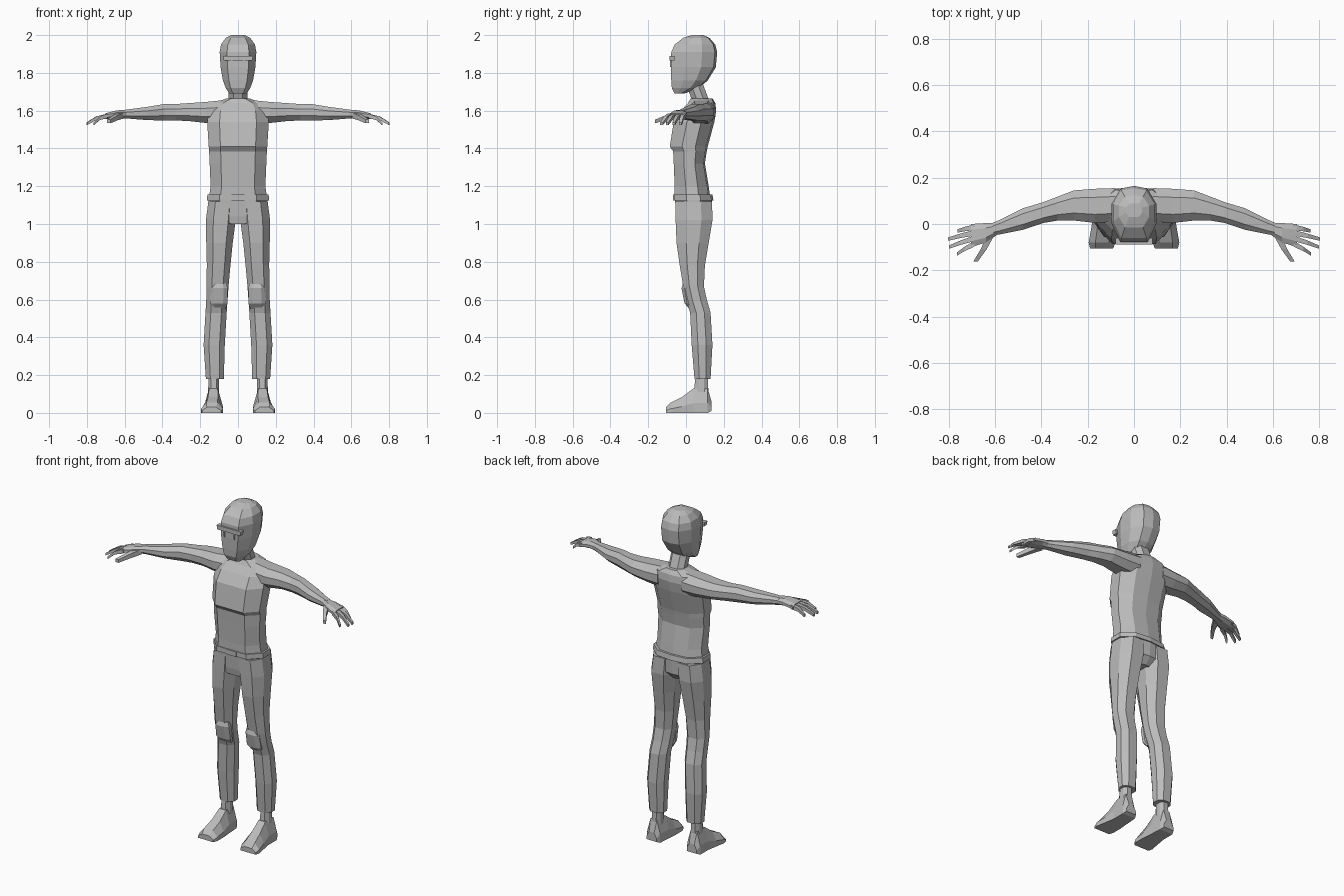
import bpy
import bmesh
from mathutils import Vector

default_cube = bpy.data.objects.get("Cube")
if default_cube:
    bpy.data.objects.remove(default_cube, do_unlink=True)

# One plain clay colour
grey = bpy.data.materials.new("clay_grey")
grey.use_nodes = True
colour = (.5, .5, .5, 1)
grey.diffuse_color = colour
grey.node_tree.nodes["Principled BSDF"].inputs["Base Color"].default_value = colour

# Cross-sections in a unit square
OCTAGON = [(-.5, -1), (.5, -1), (1, -.4), (1, .4), (.5, 1), (-.5, 1), (-1, .4), (-1, -.4)]
BODY = [(-.6, -1), (.6, -1), (1, -.35), (1, .35), (.6, .9), (0, 1),
        (-.6, .9), (-1, .35), (-1, -.35)]
SHOE = [(-1, -1), (1, -1), (1, -.2), (.5, 1), (-.5, 1), (-1, -.2)]
BOX = [(-1, -1), (1, -1), (1, 1), (-1, 1)]

# Maps (position along axis, first extent, second extent) to x, y, z
AXES = {
    "x": lambda p, u, v: Vector((p, u, v)),
    "y": lambda p, u, v: Vector((u, p, v)),
    "z": lambda p, u, v: Vector((u, v, p)),
}


def loft(name, rings, axis="z", section=OCTAGON, mirror=False):
    """Skin rings of (position, u_min, u_max, v_min, v_max) along an axis."""
    place = AXES[axis]
    bm = bmesh.new()
    loops = []
    for pos, u0, u1, v0, v1 in rings:
        cu, cv, hu, hv = (u0 + u1) / 2, (v0 + v1) / 2, (u1 - u0) / 2, (v1 - v0) / 2
        loops.append([bm.verts.new(place(pos, cu + a * hu, cv + b * hv))
                      for a, b in section])
    count = len(section)
    for low, high in zip(loops, loops[1:]):
        for i in range(count):
            j = (i + 1) % count
            bm.faces.new((low[i], low[j], high[j], high[i]))
    bm.faces.new(loops[0])
    bm.faces.new(loops[-1])
    bmesh.ops.recalc_face_normals(bm, faces=bm.faces)
    mesh = bpy.data.meshes.new(name)
    bm.to_mesh(mesh)
    bm.free()
    mesh.materials.append(grey)
    obj = bpy.data.objects.new(name, mesh)
    bpy.context.collection.objects.link(obj)
    if mirror:
        obj.modifiers.new("mirror_sides", "MIRROR").use_mirror_merge = False
    return obj


def centred(name, rows, section=BODY):
    """Loft upward from rows of (height, half width, front, back)."""
    return loft(name, [(z, -w, w, front, back) for z, w, front, back in rows],
                section=section)


def finger(name, points, radius, axis="x"):
    """Square tapering finger through points along an axis."""
    rings = []
    for i, (p, u, v) in enumerate(points):
        r = radius * (1 - .2 * i)
        rings.append((p, u - r, u + r, v - r, v + r))
    return loft(name, rings, axis, BOX, mirror=True)


# Head and neck
centred("head", [
    (1.69, .045, -.06, -.01), (1.72, .065, -.075, .07), (1.76, .08, -.078, .115),
    (1.83, .092, -.08, .158), (1.91, .097, -.078, .165), (1.95, .09, -.06, .155),
    (1.985, .065, -.015, .125), (2, .035, .03, .09)])
centred("neck", [
    (1.62, .06, .03, .13), (1.66, .05, .03, .12), (1.74, .05, 0, .09)], OCTAGON)

# Brow bar of the eyewear with its two small nose pieces
centred("eyewear_bar", [(1.865, .075, -.088, -.06), (1.89, .08, -.088, -.06)], BOX)
loft("eyewear_nose_piece", [(1.83, .03, .036, -.086, -.07), (1.87, .03, .036, -.086, -.07)],
     section=BOX, mirror=True)

# Torso with a stepped lower chest line
centred("torso", [
    (1.13, .155, -.06, .13), (1.2, .145, -.06, .12), (1.32, .15, -.065, .1),
    (1.385, .153, -.068, .11), (1.41, .155, -.086, .115), (1.54, .163, -.065, .15),
    (1.6, .155, -.025, .16), (1.64, .13, .01, .155), (1.665, .06, .025, .14)])

# Pelvis and belt
centred("pelvis", [
    (1, .06, -.045, .1), (1.04, .15, -.052, .135), (1.13, .158, -.058, .138)])
centred("belt", [(1.125, .165, -.064, .145), (1.155, .162, -.064, .14)])
centred("belt_buckle", [(1.125, .035, -.068, -.05), (1.155, .035, -.068, -.05)], BOX)

# Trouser legs and knee pads
loft("trouser_leg", [
    (.18, .075, .17, .045, .13), (.36, .07, .182, .03, .14), (.53, .06, .172, .022, .13),
    (.6, .055, .168, 0, .11), (.67, .05, .168, -.015, .095), (.78, .04, .165, -.033, .1),
    (.9, .028, .168, -.05, .12), (1.02, .012, .17, -.055, .14), (1.12, .005, .157, -.057, .138)],
    mirror=True)
loft("knee_pad", [
    (.55, .065, .145, .02, .05), (.58, .055, .148, -.008, .04),
    (.66, .055, .145, -.024, .03), (.685, .06, .14, -.016, .02)], mirror=True)

# Ankles and shoes
loft("ankle", [(.08, .1, .16, .04, .12), (.2, .1, .155, .05, .115)], mirror=True)
loft("shoe", [
    (.135, .1, .165, .01, .06), (.115, .09, .175, 0, .13), (.04, .085, .175, 0, .13),
    (-.02, .08, .185, 0, .085), (-.08, .08, .196, 0, .055), (-.105, .09, .19, 0, .03)],
    axis="y", section=SHOE, mirror=True)

# Arms sweep gently forward to the wrists
loft("arm", [
    (.08, .01, .155, 1.53, 1.655), (.17, .005, .152, 1.535, 1.646), (.26, .015, .145, 1.545, 1.64),
    (.33, .015, .118, 1.548, 1.635), (.39, .005, .095, 1.548, 1.635),
    (.48, -.025, .068, 1.55, 1.62), (.58, -.045, .018, 1.558, 1.607), (.61, -.05, .005, 1.56, 1.603)],
    axis="x", mirror=True)

# Hands
loft("palm", [
    (.59, -.046, .006, 1.56, 1.603), (.64, -.08, .004, 1.56, 1.602),
    (.705, -.1, 0, 1.555, 1.585)], axis="x", mirror=True)
tips = {"little": (.763, -.03), "ring": (.803, -.065), "middle": (.8, -.1), "index": (.765, -.13)}
for i, (label, (tip_x, tip_y)) in enumerate(tips.items()):
    base_y = -.014 - .024 * i
    finger(label + "_finger", [
        (.69, base_y, 1.572), ((.7 + tip_x) / 2, (base_y + tip_y) / 2, 1.56),
        (tip_x, tip_y, 1.53)], .012)
finger("thumb", [(-.05, .62, 1.575), (-.11, .65, 1.562), (-.163, .685, 1.543)], .016, "y")
